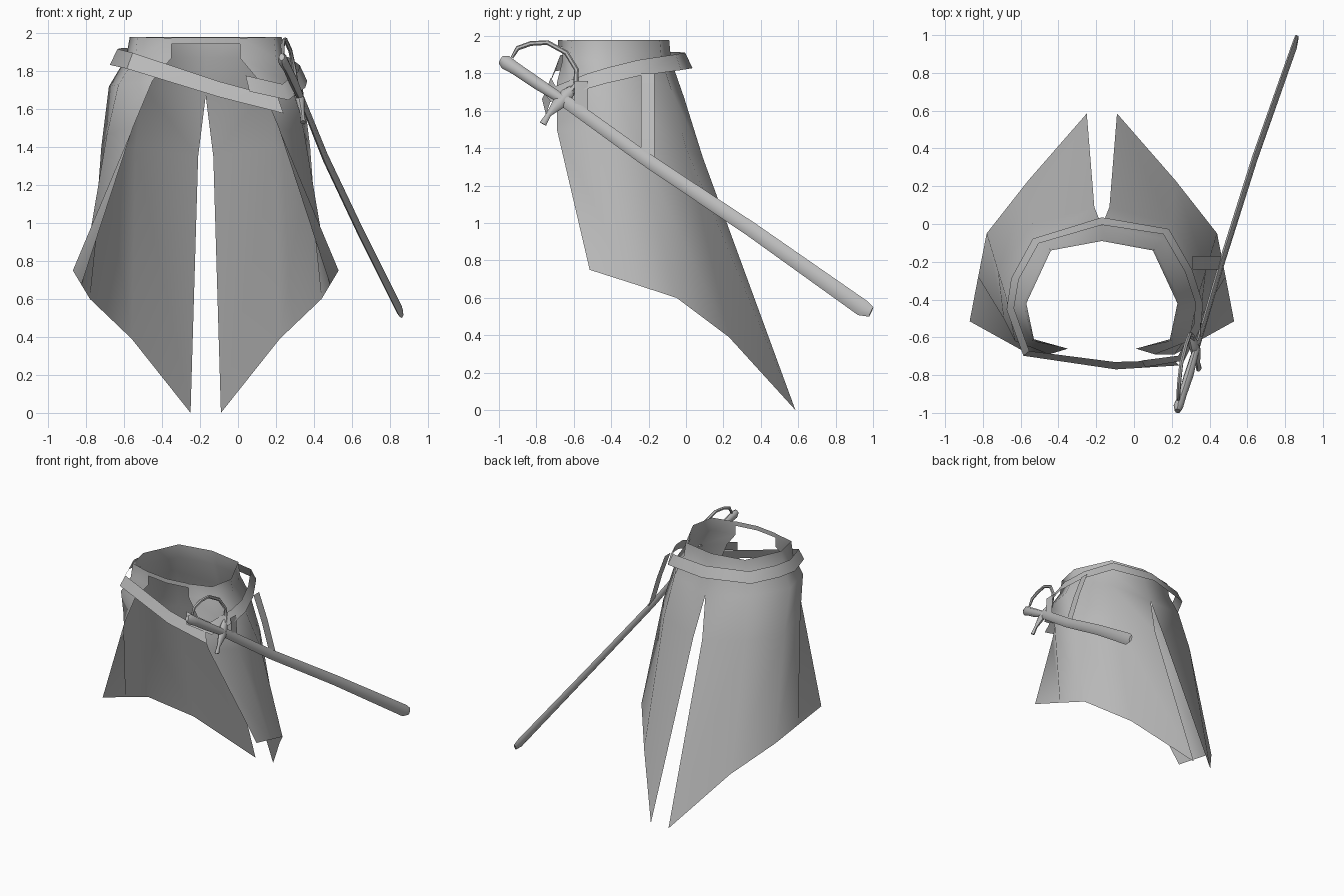
import bpy, bmesh, math
from mathutils import Vector

cube = bpy.data.objects.get("Cube")
if cube:
    bpy.data.objects.remove(cube, do_unlink=True)

GREY = (0.5, 0.5, 0.5, 1)
mat = bpy.data.materials.new("plain_grey")
mat.use_nodes = True
mat.diffuse_color = GREY
mat.node_tree.nodes["Principled BSDF"].inputs["Base Color"].default_value = GREY

CX = -0.17                       # middle of the garment
CENTRE = Vector((CX, -0.36, 0))


def grid_object(name, rows, close=False, caps=False, angle=50):
    """Skin rows of points with quads; optionally closed round and capped."""
    bm = bmesh.new()
    vs = [[bm.verts.new(p) for p in row] for row in rows]
    n = len(rows[0])
    for a, b in zip(vs, vs[1:]):
        for i in range(n if close else n - 1):
            j = (i + 1) % n
            bm.faces.new((a[i], b[i], b[j], a[j]))
    if caps:
        bm.faces.new(vs[0])
        bm.faces.new(vs[-1][::-1])
    if close:
        bmesh.ops.recalc_face_normals(bm, faces=bm.faces)
    mesh = bpy.data.meshes.new(name)
    bm.to_mesh(mesh)
    bm.free()
    mesh.materials.append(mat)
    ob = bpy.data.objects.new(name, mesh)
    bpy.context.collection.objects.link(ob)
    bpy.ops.object.select_all(action='DESELECT')
    ob.select_set(True)
    bpy.context.view_layer.objects.active = ob
    bpy.ops.object.shade_smooth_by_angle(angle=math.radians(angle))
    return ob


def ribbon(name, path, offset):
    """Flat strap along a path; offset(p) leads from its middle to one edge."""
    pts = [Vector(p) for p in path]
    return grid_object(name, [[p + offset(p), p - offset(p)] for p in pts])


def tube(name, path, radii, normal, sides=8):
    """Loft of ellipses: radii are (in-plane, along normal)."""
    pts = [Vector(p) for p in path]
    rows = []
    for i, p in enumerate(pts):
        t = (pts[min(i + 1, len(pts) - 1)] - pts[max(i - 1, 0)]).normalized()
        b = t.cross(normal).normalized()
        n = b.cross(t)
        w, d = radii[i]
        rows.append([p + b * w * math.cos(a) + n * d * math.sin(a)
                     for a in (2 * math.pi * k / sides for k in range(sides))])
    return grid_object(name, rows, close=True, caps=True)


# Coat skirt: half sheet from front edge to back slit, mirrored
skirt = grid_object("coat_skirt", [
    [(.18, -.66, 1.975), (.36, -.61, 1.98), (.40, -.42, 1.98), (.27, -.14, 1.98), (0, -.09, 1.98)],
    [(.18, -.66, 1.87), (.37, -.62, 1.87), (.42, -.42, 1.87), (.28, -.13, 1.87), (0, -.08, 1.87)],
    [(.28, -.69, 1.75), (.46, -.62, 1.73), (.51, -.38, 1.72), (.33, -.08, 1.72), (0, -.01, 1.67)],
    [(.385, -.69, 1.5), (.52, -.50, 1.47), (.55, -.25, 1.4), (.37, 0, 1.4), (.04, .09, 1.35)],
    [(.70, -.515, .75), (.655, -.28, .675), (.61, -.05, .6), (.39, .23, .39), (.08, .585, 0)],
], angle=80)
skirt.location.x = CX
mirror = skirt.modifiers.new("mirror", 'MIRROR')
mirror.use_clip = True


# Strap closing the front of the waist
ribbon("front_waist_strap",
       [(-.35, -.66, 1.96), (CX, -.685, 1.96), (.01, -.66, 1.96)],
       lambda p: Vector((0, 0, .018)))


# Slanting belt, wrapped round with a hanging end
def belt_edge(p):
    inward = (CENTRE - p) * Vector((1, 1, 0))
    return inward.normalized() * .02 + Vector((0, 0, .042))


ribbon("belt", [
    (.225, -.735, 1.62), (-.1, -.75, 1.705), (-.57, -.685, 1.855), (-.655, -.45, 1.875),
    (-.63, -.29, 1.88), (-.52, -.09, 1.875), (CX, .015, 1.87), (.17, -.04, 1.86),
    (.29, -.25, 1.83), (.345, -.42, 1.79), (.335, -.54, 1.755), (.25, -.71, 1.69),
    (.05, -.74, 1.735)], belt_edge)

# Sword hanger straps
for name, path, edge in [
    ("rear_hanger", [(.31, -.205, 1.80), (.385, -.205, 1.6), (.46, -.205, 1.35)], (0, .036, 0)),
    ("front_hanger", [(.35, -.56, 1.76), (.36, -.56, 1.58)], (0, .036, 0)),
]:
    ribbon(name, path, lambda p, e=Vector(edge): e)

# Sword scabbard and grip share one axis
axis = Vector((.63, 1.96, -1.35))
flat = axis.cross(Vector((0, .57, .82))).normalized()
tube("scabbard",
     [(.335, -.65, 1.655), (.46, -.22, 1.345), (.64, .35, .965), (.85, .945, .545), (.862, .99, .525)],
     [(.034, .013), (.036, .015), (.039, .015), (.045, .014), (.028, .01)], flat, 6)
tube("grip",
     [(.23, -.99, 1.875), (.235, -.965, 1.86), (.255, -.91, 1.825), (.29, -.8, 1.75), (.33, -.66, 1.66)],
     [(.022, .015), (.038, .026), (.033, .022), (.032, .025), (.026, .018)], flat)

# Guard: knuckle bow and cross bar
tube("knuckle_bow",
     [(.235, -.93, 1.885), (.235, -.90, 1.935), (.24, -.83, 1.96), (.25, -.74, 1.965),
      (.275, -.64, 1.91), (.295, -.585, 1.82), (.305, -.59, 1.74), (.32, -.64, 1.675)],
     [(.008, .008)] + [(.013, .011)] * 5 + [(.015, .013), (.022, .016)], flat, 6)
tube("cross_guard",
     [(.295, -.59, 1.735), (.315, -.635, 1.69), (.33, -.68, 1.64), (.338, -.735, 1.58), (.343, -.765, 1.53)],
     [(.012, .012), (.036, .024), (.036, .024), (.014, .012), (.02, .014)], flat)
